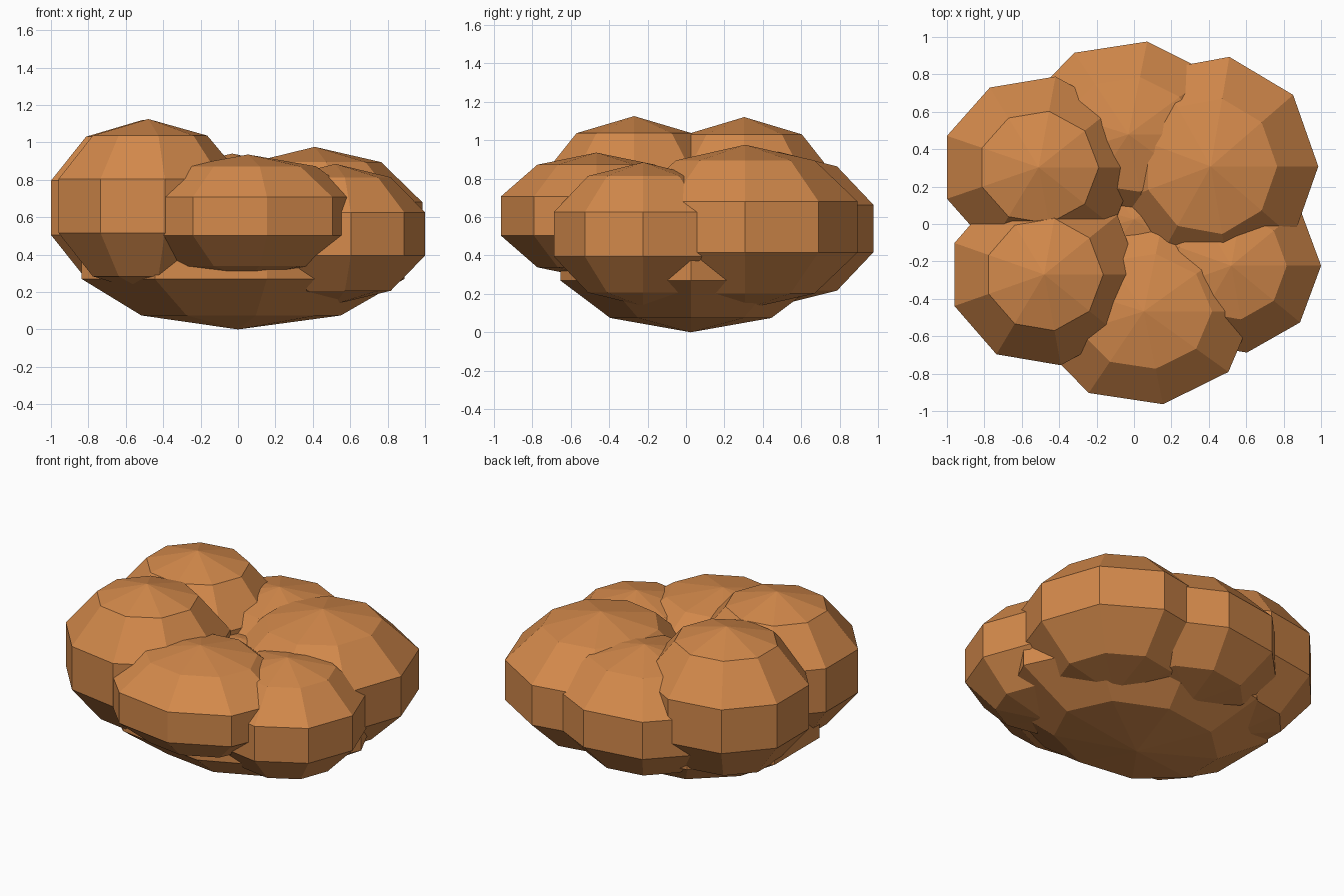
import bpy, bmesh, math
from mathutils import Matrix

if "Cube" in bpy.data.objects:
    bpy.data.objects.remove(bpy.data.objects["Cube"])

# One flat colour for the whole clump
mat = bpy.data.materials.new("warm orange brown")
mat.diffuse_color = (0.65, 0.25, 0.07, 1)
mat.use_nodes = True
mat.node_tree.nodes["Principled BSDF"].inputs["Base Color"].default_value = mat.diffuse_color


def lump(name, centre, radii):
    """Faceted 9 x 5 ball with a corner facing +x, stretched to an ellipsoid."""
    bm = bmesh.new()
    bmesh.ops.create_uvsphere(bm, u_segments=9, v_segments=5, radius=1)
    turn = Matrix.Rotation(-math.pi / 2, 4, 'Z')
    size = Matrix.Diagonal((*radii, 1))
    bmesh.ops.transform(bm, matrix=size @ turn, verts=bm.verts)
    me = bpy.data.meshes.new(name)
    bm.to_mesh(me)
    bm.free()
    me.materials.append(mat)
    ob = bpy.data.objects.new(name, me)
    ob.location = centre
    bpy.context.collection.objects.link(ob)


# Wide base lump with a ring of six lumps around it
lump("base_lump", (0, 0.025, 0.39), (0.935, 0.725, 0.39))
lump("back_left_lump", (-0.51, 0.303, 0.65), (0.548, 0.518, 0.47))
lump("front_left_lump", (-0.48, -0.27, 0.66), (0.537, 0.518, 0.465))
lump("front_lump", (0.053, -0.467, 0.605), (0.62, 0.53, 0.33))
lump("front_right_lump", (0.52, -0.223, 0.51), (0.505, 0.496, 0.375))
lump("back_right_lump", (0.41, 0.308, 0.548), (0.605, 0.625, 0.428))
lump("back_lump", (-0.03, 0.479, 0.54), (0.609, 0.53, 0.40))
